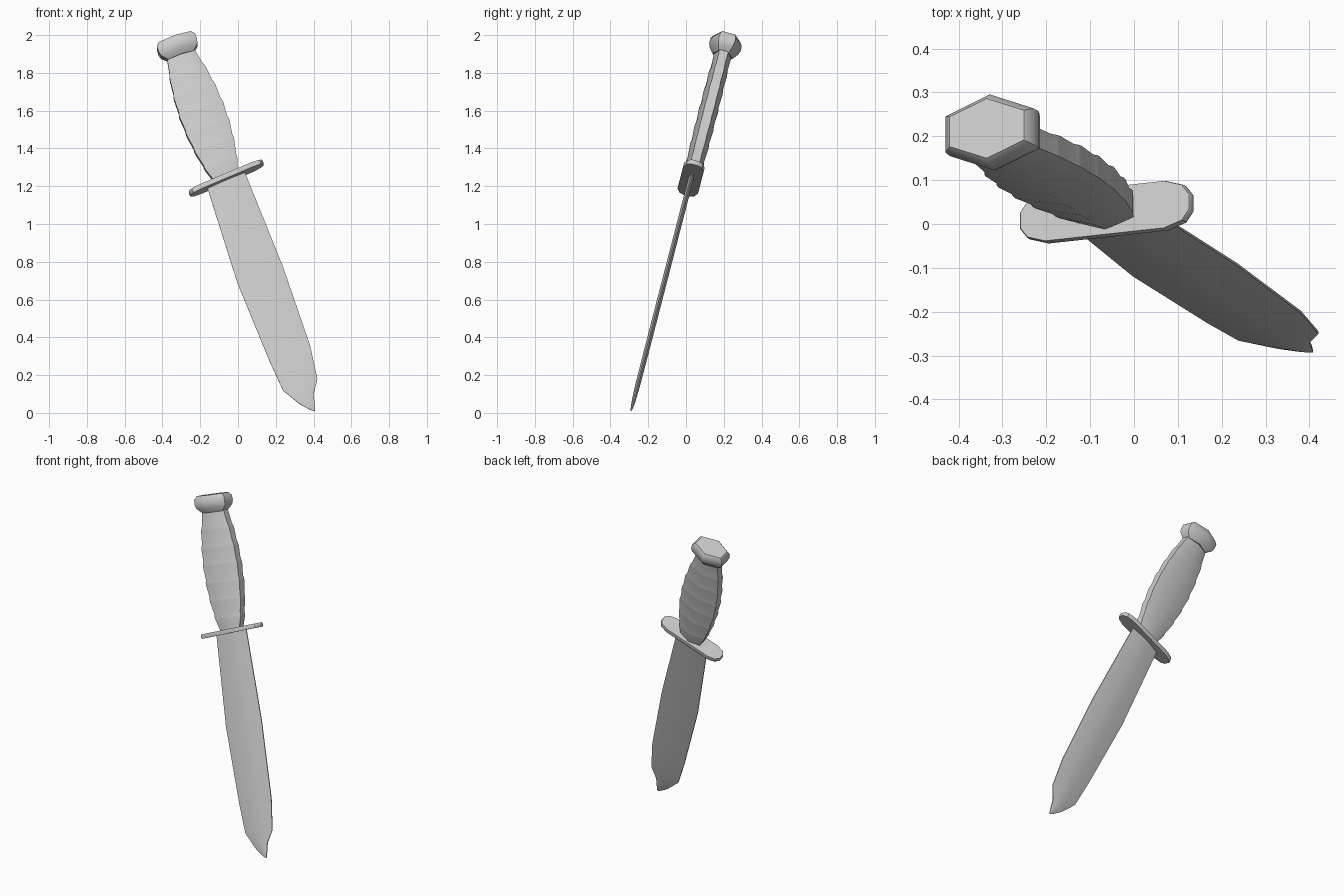
import bpy, bmesh, math
from mathutils import Matrix, Vector

if "Cube" in bpy.data.objects:
    bpy.data.objects.remove(bpy.data.objects["Cube"])

# Knife frame: local x = blade width, y = thickness, z = along the grip
down = Vector((0.37, -0.258, -1)).normalized()
width = (Vector((1, 0, 0)) - down * down.x).normalized()
thick = (-down).cross(width)
FRAME = Matrix((width, thick, -down)).transposed().to_4x4()
FRAME.translation = (-0.062, 0.027, 1.243)


def loft(name, rings, angle, extra=Matrix()):
    """Skin a stack of equal-length rings, cap the ends, place in the knife frame."""
    bm = bmesh.new()
    loops = [[bm.verts.new(p) for p in ring] for ring in rings]
    n = len(loops[0])
    for a, b in zip(loops, loops[1:]):
        for i in range(n):
            j = (i + 1) % n
            bm.faces.new((a[i], a[j], b[j], b[i]))
    bm.faces.new(loops[0])
    bm.faces.new(loops[-1])
    bmesh.ops.recalc_face_normals(bm, faces=bm.faces)
    mesh = bpy.data.meshes.new(name)
    bm.to_mesh(mesh)
    bm.free()
    mesh.transform(FRAME @ extra)
    obj = bpy.data.objects.new(name, mesh)
    bpy.context.collection.objects.link(obj)
    bpy.ops.object.select_all(action='DESELECT')
    obj.select_set(True)
    bpy.context.view_layer.objects.active = obj
    bpy.ops.object.shade_smooth_by_angle(angle=math.radians(angle))
    return obj


def hexagon(a, b, z, flat=0.5):
    """Hexagon with flats on the sides and ridges on the broad faces."""
    return [(a, -b * flat, z), (a, b * flat, z), (0, b, z),
            (-a, b * flat, z), (-a, -b * flat, z), (0, -b, z)]


# Blade: left and right edge (x, z) pairs plus half thickness, clip-point tip
stations = [
    (-0.112, 0.0, 0.103, 0.0, 0.014),
    (-0.138, -0.56, 0.119, -0.55, 0.014),
    (-0.122, -1.02, 0.109, -1.01, 0.014),
    (-0.109, -1.195, 0.084, -1.196, 0.013),
    (-0.050, -1.295, 0.037, -1.267, 0.010),
    (-0.015, -1.335, 0.025, -1.317, 0.007),
    (0.008, -1.356, 0.014, -1.356, 0.002),
]
blade = []
for xl, zl, xr, zr, h in stations:
    def at(t, y):
        return (xl + (xr - xl) * t, y, zl + (zr - zl) * t)
    e = min(h, 0.003)
    blade.append([at(0, -e), at(0.35, -h), at(0.65, -h), at(1, -e),
                  at(1, e), at(0.65, h), at(0.35, h), at(0, e)])
loft("blade", blade, 40)

# Guard: elongated rounded plate, tilted slightly
quarter = [(0.213, 0.018), (0.195, 0.042), (0.15, 0.056)]
outline = quarter + [(-x, y) for x, y in reversed(quarter)]
outline += [(-x, -y) for x, y in outline]
loft("guard", [[(x * s, y * s, z) for x, y in outline]
               for s, z in ((0.985, -0.013), (1, -0.008), (1, 0.008), (0.985, 0.013))],
     35, Matrix.Rotation(math.radians(-4), 4, 'Y'))

# Grip: swelling hexagonal handle with seven stepped bands
LENGTH, BANDS = 0.735, 7


def grip_size(t):
    s = math.sin(math.pi * t) ** 0.8
    return 0.068 + 0.055 * s, 0.046 + 0.006 * s


grip = []
for i in range(BANDS):
    for f, k in ((0.0, 0.92), (0.72, 1.0), (0.86, 0.98)):
        t = (i + f) / BANDS
        a, b = grip_size(t)
        grip.append(hexagon(a * (0.5 + k / 2), b * k, t * LENGTH))
grip.append(hexagon(0.066, 0.044, LENGTH))
loft("grip", grip, 35)

# Pommel: six-sided cap with softened rims
loft("pommel", [hexagon(0.072, 0.055, 0.708),
                hexagon(0.102, 0.078, 0.738),
                hexagon(0.108, 0.086, 0.760),
                hexagon(0.107, 0.085, 0.792),
                hexagon(0.090, 0.070, 0.812)], 45)
